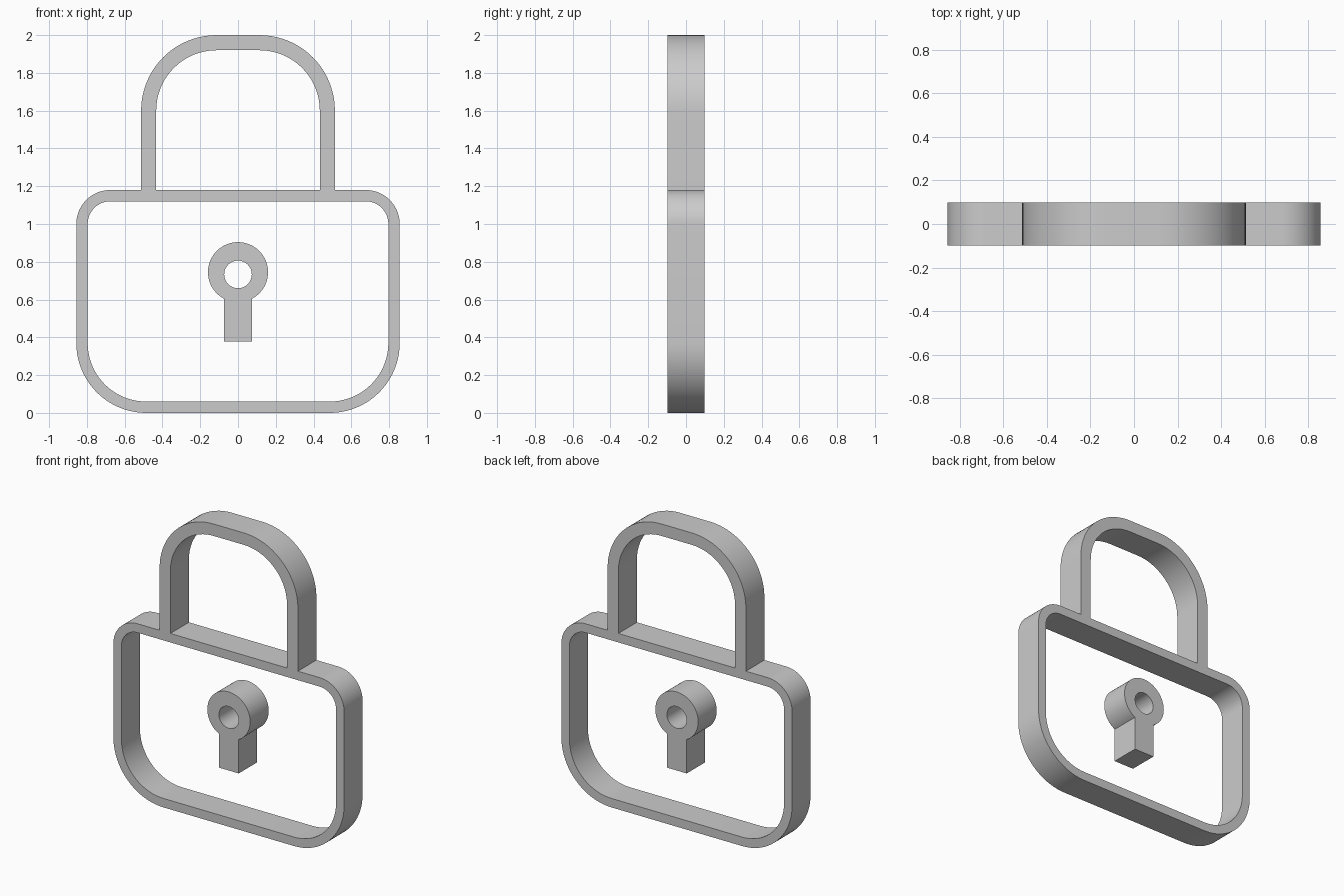
import bpy
import bmesh
from math import sin, cos, pi, radians, asin
from mathutils import Matrix

cube = bpy.data.objects.get("Cube")
if cube:
    bpy.data.objects.remove(cube, do_unlink=True)

HALF_DEPTH = 0.098

grey = bpy.data.materials.new("plain_grey")
grey.use_nodes = True
COLOUR = (0.6, 0.6, 0.6, 1)
grey.diffuse_color = COLOUR
for node in grey.node_tree.nodes:
    if node.type == 'BSDF_PRINCIPLED':
        node.inputs["Base Color"].default_value = COLOUR


def arc(cx, cz, r, start, end, steps=20):
    """Points along an arc, angles in degrees."""
    angles = [radians(start + (end - start) * i / steps) for i in range(steps + 1)]
    return [(cx + r * cos(a), cz + r * sin(a)) for a in angles]


def mirrored(half):
    """Complete an outline from its right half, listed from bottom to top."""
    return half + [(-x, z) for x, z in reversed(half)]


def slab(name, *outlines):
    """Fill the first outline, with the others as holes, and give it depth."""
    curve = bpy.data.curves.new(name + "_profile", 'CURVE')
    curve.dimensions = '2D'
    curve.fill_mode = 'BOTH'
    curve.extrude = HALF_DEPTH
    for points in outlines:
        spline = curve.splines.new('POLY')
        spline.points.add(len(points) - 1)
        for p, (x, z) in zip(spline.points, points):
            p.co = (x, z, 0, 1)
        spline.use_cyclic_u = True
    temp = bpy.data.objects.new(name + "_profile", curve)
    bpy.context.collection.objects.link(temp)
    bpy.context.view_layer.update()
    evaluated = temp.evaluated_get(bpy.context.evaluated_depsgraph_get())
    mesh = bpy.data.meshes.new_from_object(evaluated)
    bpy.data.objects.remove(temp, do_unlink=True)

    # Stand the slab upright and weld its seams
    bm = bmesh.new()
    bm.from_mesh(mesh)
    bmesh.ops.transform(bm, matrix=Matrix.Rotation(pi / 2, 4, 'X'), verts=bm.verts)
    bmesh.ops.remove_doubles(bm, verts=bm.verts, dist=0.0001)
    bmesh.ops.recalc_face_normals(bm, faces=bm.faces)
    bm.to_mesh(mesh)
    bm.free()
    mesh.name = name
    mesh.materials.clear()
    mesh.materials.append(grey)
    obj = bpy.data.objects.new(name, mesh)
    bpy.context.collection.objects.link(obj)
    bpy.ops.object.select_all(action='DESELECT')
    obj.select_set(True)
    bpy.context.view_layer.objects.active = obj
    bpy.ops.object.shade_smooth_by_angle(angle=radians(30))
    return obj


# Body frame: large lower corners, small upper corners
def body_outline(inset):
    return mirrored(arc(0.486, 0.37, 0.37 - inset, -90, 0)
                    + arc(0.676, 1.0, 0.18 - inset, 0, 90))


slab("body_frame", body_outline(0), body_outline(0.06))

# Shackle: an arch standing on the frame
def arch(inset):
    half = [(0.513 - inset, 1.18)] + arc(0.113, 1.6, 0.4 - inset, 0, 90)
    return mirrored(half)


slab("shackle", arch(0) + arch(0.08)[::-1])

# Keyhole: ring with a square stem
NECK, RING = 0.074, 0.159
gap = asin(NECK / RING) * 180 / pi
keyhole = [(-NECK, 0.377), (NECK, 0.377)]
keyhole += arc(0, 0.745, RING, gap - 90, 270 - gap, 64)
slab("keyhole", keyhole, arc(0, 0.733, 0.073, 0, 360, 48)[:-1])
